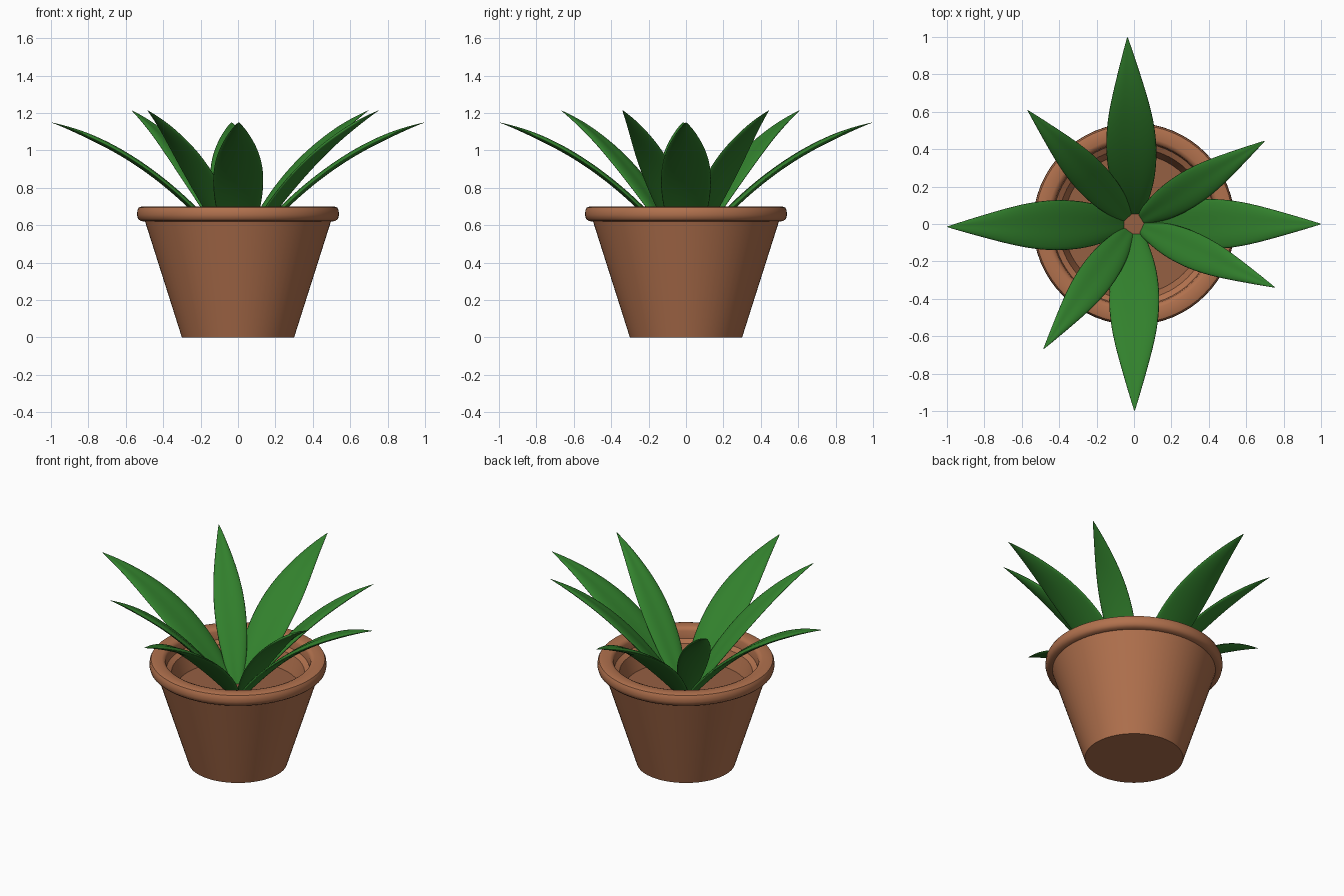
import bpy, bmesh, math
from mathutils import Vector

if "Cube" in bpy.data.objects:
    bpy.data.objects.remove(bpy.data.objects["Cube"])


def material(name, rgb):
    m = bpy.data.materials.new(name)
    m.diffuse_color = (*rgb, 1)
    m.use_nodes = True
    m.node_tree.nodes["Principled BSDF"].inputs["Base Color"].default_value = m.diffuse_color
    return m


def add_object(name, bm, mat, angle=40):
    bmesh.ops.recalc_face_normals(bm, faces=bm.faces)
    me = bpy.data.meshes.new(name)
    bm.to_mesh(me)
    bm.free()
    ob = bpy.data.objects.new(name, me)
    bpy.context.collection.objects.link(ob)
    me.materials.append(mat)
    bpy.ops.object.select_all(action='DESELECT')
    ob.select_set(True)
    bpy.context.view_layer.objects.active = ob
    bpy.ops.object.shade_smooth_by_angle(angle=math.radians(angle))
    return ob


def lathe(name, profile, mat, steps=64):
    bm = bmesh.new()
    vs = [bm.verts.new((r, 0, z)) for r, z in profile]
    es = [bm.edges.new(p) for p in zip(vs, vs[1:])]
    bmesh.ops.spin(bm, geom=vs + es, cent=(0, 0, 0), axis=(0, 0, 1),
                   angle=math.tau, steps=steps)
    bmesh.ops.remove_doubles(bm, verts=bm.verts, dist=1e-4)
    return add_object(name, bm, mat)


# half width along the leaf: (position, fraction of the widest)
WIDTHS = [(0, .36), (.1, .6), (.2, .84), (.32, .99), (.45, 1.02), (.58, .91),
          (.7, .70), (.82, .44), (.92, .21), (.98, .06), (1, .012)]
# lens-shaped cross-section with a shallow midrib
SECTION = [(-1, 0), (-.5, .019), (0, .011), (.5, .019),
           (1, 0), (.5, -.014), (0, -.019), (-.5, -.014)]


def leaf(name, tip, control, half_width, mat):
    tip = Vector(tip)
    out = Vector((tip.x, tip.y, 0)).normalized()
    side = Vector((-out.y, out.x, 0))
    a = out * .03 + Vector((0, 0, .46))
    b = out * control[0] + Vector((0, 0, control[1]))
    bm = bmesh.new()
    rings = []
    for t, f in WIDTHS:
        p = a * (1 - t) ** 2 + b * 2 * t * (1 - t) + tip * t * t
        d = ((b - a) * (1 - t) + (tip - b) * t).normalized()
        up = d.cross(side)
        thick = min(1, f * 2)
        rings.append([bm.verts.new(p + side * u * f * half_width + up * v * thick)
                      for u, v in SECTION])
    n = len(SECTION)
    for r0, r1 in zip(rings, rings[1:]):
        for i in range(n):
            bm.faces.new((r0[i], r0[(i + 1) % n], r1[(i + 1) % n], r1[i]))
    bm.faces.new(rings[0])
    bm.faces.new(rings[-1])
    ob = add_object(name, bm, mat, 180)
    ob.modifiers.new("Smooth", 'SUBSURF').levels = 2
    ob.modifiers["Smooth"].render_levels = 2


clay = material("terracotta", (.44, .165, .075))
earth = material("soil", (.30, .115, .055))
green = material("leaf_green", (.032, .22, .026))

# pot with rolled rim and hollow top
lathe("pot", [(0, 0), (.30, 0), (.497, .62), (.52, .622), (.535, .635), (.54, .655),
              (.538, .68), (.53, .695), (.515, .70), (.465, .70), (.448, .693),
              (.44, .678), (.435, .63), (.405, .61), (.37, .49), (0, .49)], clay)
lathe("soil", [(0, .48), (.373, .48), (.376, .505), (0, .505)], earth)

# four long arching leaves
for i, (x, y) in enumerate([(1, 0), (-.035, 1), (-1, -.015), (.003, -1)]):
    leaf(f"long_leaf_{i + 1}", (x, y, 1.15), (.46, 1.0), .16, green)

# four shorter upright leaves
for i, (x, y) in enumerate([(.70, .445), (-.57, .61), (-.485, -.67), (.755, -.34)]):
    leaf(f"short_leaf_{i + 1}", (x, y, 1.215), (.38, 1.0), .115, green)
